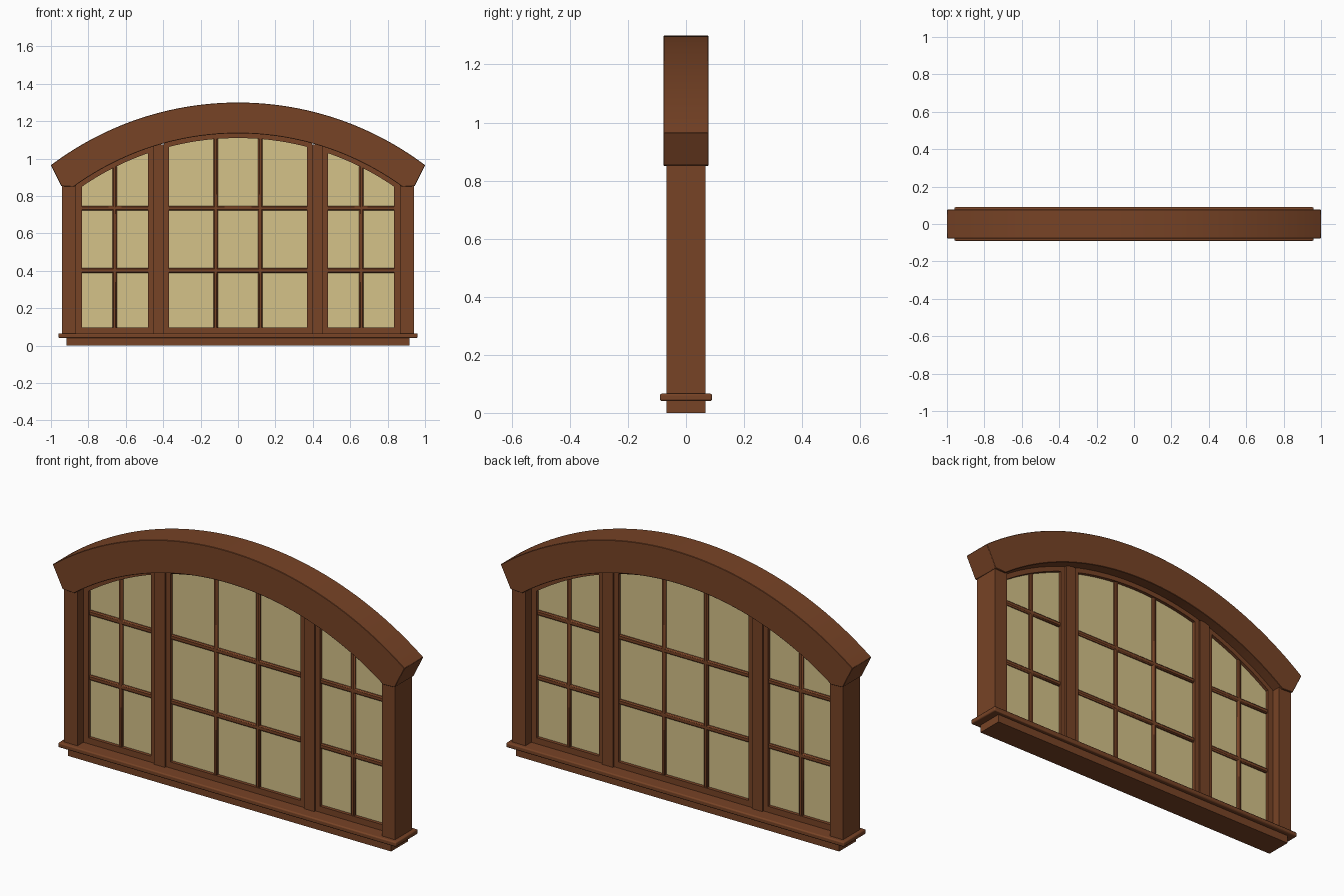
import bpy, bmesh, math

if "Cube" in bpy.data.objects:
    bpy.data.objects.remove(bpy.data.objects["Cube"])

CZ = -0.36            # height of the shared arch centre


def material(name, rgb):
    m = bpy.data.materials.new(name)
    m.diffuse_color = (*rgb, 1)
    m.use_nodes = True
    m.node_tree.nodes["Principled BSDF"].inputs["Base Color"].default_value = m.diffuse_color
    return m


WOOD = material("brown wood", (0.185, 0.056, 0.019))
PANE = material("pale yellow glass", (0.66, 0.54, 0.25))


def arc_z(x, r):
    return CZ + math.sqrt(r * r - x * x)


def arc(x0, x1, r, n):
    xs = [x0 + (x1 - x0) * i / n for i in range(n + 1)]
    return [(x, arc_z(x, r)) for x in xs]


def finish(name, bm, mat, bevel=0, segments=1):
    bmesh.ops.recalc_face_normals(bm, faces=bm.faces)
    me = bpy.data.meshes.new(name)
    bm.to_mesh(me)
    bm.free()
    me.materials.append(mat)
    ob = bpy.data.objects.new(name, me)
    bpy.context.collection.objects.link(ob)
    if bevel:
        b = ob.modifiers.new("soft edges", "BEVEL")
        b.width, b.segments, b.angle_limit = bevel, segments, math.radians(40)
    bpy.ops.object.select_all(action="DESELECT")
    ob.select_set(True)
    bpy.context.view_layer.objects.active = ob
    bpy.ops.object.shade_smooth_by_angle(angle=math.radians(25))
    return ob


def strip(name, a, b, y, mat, closed=False, bevel=0):
    """Solid band between two matching outlines in the xz plane, from -y to y."""
    bm = bmesh.new()
    rows = [[bm.verts.new((p[0], s, p[1])) for p, s in
             ((o, -y), (i, -y), (i, y), (o, y))] for o, i in zip(a, b)]
    n = len(rows)
    for k in range(n if closed else n - 1):
        r, q = rows[k], rows[(k + 1) % n]
        for j in range(4):
            bm.faces.new((r[j], r[(j + 1) % 4], q[(j + 1) % 4], q[j]))
    if not closed:
        bm.faces.new(rows[0])
        bm.faces.new(rows[-1])
    return finish(name, bm, mat, bevel)


def box(name, x0, x1, y, z0, z1, bevel=0, segments=1):
    bm = bmesh.new()
    bmesh.ops.create_cube(bm, size=1)
    for v in bm.verts:
        v.co = ((x0 + x1) / 2 + v.co.x * (x1 - x0), v.co.y * 2 * y,
                (z0 + z1) / 2 + v.co.z * (z1 - z0))
    return finish(name, bm, WOOD, bevel, segments)


# base and sill
box("base", -0.918, 0.918, 0.068, 0, 0.045)
box("sill", -0.96, 0.96, 0.09, 0.041, 0.066, 0.006, 2)

# arched head with slanted ends resting on the jambs
outer = [(-1, 0.965)] + arc(-0.985, 0.985, 1.66, 48) + [(1, 0.965)]
inner = [(-0.944, 0.853)] + arc(-0.878, 0.878, 1.495, 48) + [(0.944, 0.853)]
strip("arched_head", outer, inner, 0.077, WOOD, bevel=0.002)

# jambs and mullions on both sides
for side, s in (("left", -1), ("right", 1)):
    box(side + "_jamb", *sorted((s * 0.865, s * 0.94)), 0.068, 0.06, 0.856)
    box(side + "_mullion", *sorted((s * 0.395, s * 0.455)), 0.03, 0.06,
        arc_z(0.455, 1.505))


def sash(name, x0, x1, left, right, bars):
    """Sash frame, glazing bars and glass; left and right are stile widths."""
    xa, xb = x0 + left, x1 - right
    strip(name + "_sash", arc(x0, x1, 1.50, 20) + [(x1, 0.06), (x0, 0.06)],
          arc(xa, xb, 1.47, 20) + [(xb, 0.097), (xa, 0.097)], 0.02, WOOD, True)
    for i, x in enumerate(bars):
        box(f"{name}_upright_bar_{i}", x - 0.012, x + 0.012, 0.014, 0.08,
            arc_z(x, 1.48), 0.006)
    for i, z in enumerate((0.402, 0.735)):
        box(f"{name}_cross_bar_{i}", xa - 0.01, xb + 0.01, 0.014,
            z - 0.013, z + 0.013, 0.006)
    top = arc(xa - 0.01, xb + 0.01, 1.48, 20)
    strip(name + "_glass", top, [(x, 0.08) for x, z in top], 0.003, PANE)


# three sashes
sash("left", -0.865, -0.455, 0.03, 0.025, [-0.66])
sash("centre", -0.395, 0.395, 0.025, 0.025, [-0.12, 0.12])
sash("right", 0.455, 0.865, 0.025, 0.03, [0.66])
